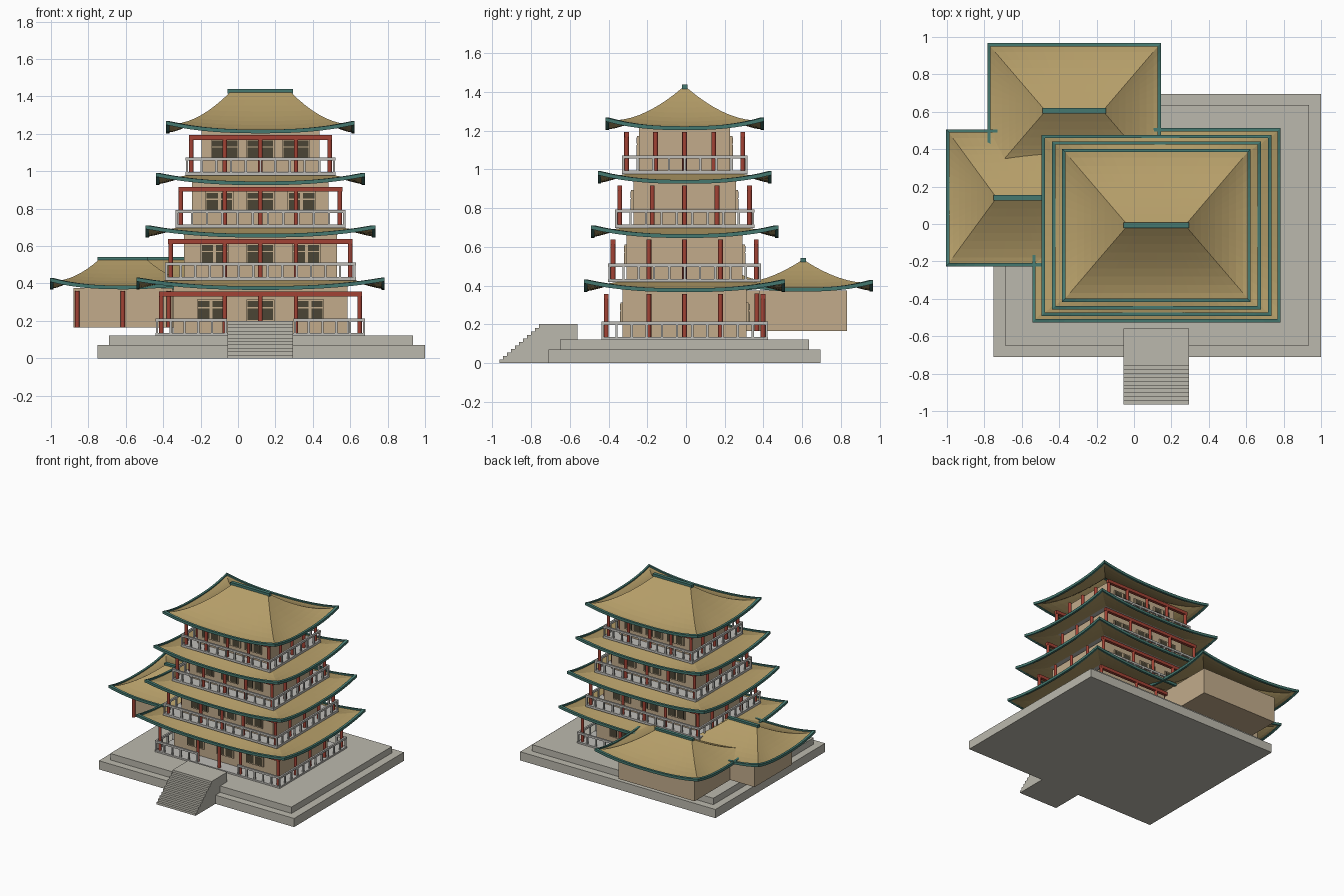
import bpy, bmesh
from mathutils import Matrix, Vector

if "Cube" in bpy.data.objects:
    bpy.data.objects.remove(bpy.data.objects["Cube"])


def material(name, r, g, b):
    m = bpy.data.materials.new(name)
    m.use_nodes = True
    m.diffuse_color = (r, g, b, 1)
    m.node_tree.nodes["Principled BSDF"].inputs["Base Color"].default_value = (r, g, b, 1)
    return m


STONE = material("pale stone", .50, .485, .42)
RAIL = material("light grey rail", .52, .51, .48)
WALL = material("tan plaster", .54, .41, .26)
TILE = material("ochre tile", .46, .34, .14)
TRIM = material("teal trim", .06, .19, .16)
RED = material("red timber", .36, .055, .035)
DARK = material("dark pane", .07, .06, .035)

CX, CY = .12, -.007


def finish(bm, name, mat):
    bmesh.ops.recalc_face_normals(bm, faces=bm.faces)
    mesh = bpy.data.meshes.new(name)
    bm.to_mesh(mesh)
    bm.free()
    mesh.materials.append(mat)
    ob = bpy.data.objects.new(name, mesh)
    bpy.context.collection.objects.link(ob)
    return ob


def boxes(name, mat, items):
    """One object from (x0, x1, y0, y1, z0, z1) boxes."""
    bm = bmesh.new()
    for x0, x1, y0, y1, z0, z1 in items:
        place = Matrix.Translation(((x0 + x1) / 2, (y0 + y1) / 2, (z0 + z1) / 2))
        bmesh.ops.create_cube(bm, size=1, matrix=place @ Matrix.Diagonal((x1 - x0, y1 - y0, z1 - z0, 1)))
    return finish(bm, name, mat)


def block(cx, cy, a, b, z0, z1):
    return (cx - a, cx + a, cy - b, cy + b, z0, z1)


def columns(name, spots, z0, z1, radius=.0125):
    bm = bmesh.new()
    for x, y in spots:
        bmesh.ops.create_cone(bm, cap_ends=True, segments=10, radius1=radius, radius2=radius,
                              depth=z1 - z0, matrix=Matrix.Translation((x, y, (z0 + z1) / 2)))
    ob = finish(bm, name, RED)
    for p in ob.data.polygons:
        p.use_smooth = abs(p.normal.z) < .5


def ring(bm, cx, cy, a, b, z, lift, n=16):
    """Rectangular loop of points whose corners sweep upward."""
    corners = [Vector((-a, -b)), Vector((a, -b)), Vector((a, b)), Vector((-a, b))]
    loop = []
    for k in range(4):
        for i in range(n):
            p = corners[k].lerp(corners[(k + 1) % 4], i / n)
            t = abs(2 * i / n - 1)
            loop.append(bm.verts.new((cx + p.x, cy + p.y, z + lift * t ** 2.5)))
    return loop


def bridge(bm, lower, upper):
    for i in range(len(lower)):
        j = (i + 1) % len(lower)
        bm.faces.new((lower[i], lower[j], upper[j], upper[i]))


def roof(name, cx, cy, outer, inner, z, rise, power, rows, lift=.045):
    (a, b), (c, d) = outer, inner
    # Concave tiled surface
    bm = bmesh.new()
    rings = []
    for k in range(rows + 1):
        s = k / rows
        rings.append(ring(bm, cx, cy, a + (c - a) * s, b + (d - b) * s,
                          z + rise * s ** power, lift * (1 - s) ** 2))
    for lower, upper in zip(rings, rings[1:]):
        bridge(bm, lower, upper)
    ob = finish(bm, name + "_tiles", TILE)
    solid = ob.modifiers.new("thickness", "SOLIDIFY")
    solid.thickness = .006
    solid.offset = -1
    # Eave trim with a square section
    bm = bmesh.new()
    section = [(.004, -.009), (.004, .011), (-.014, .011), (-.014, -.009)]
    loops = [ring(bm, cx, cy, a + o, b + o, z + h, lift) for o, h in section]
    for k in range(4):
        bridge(bm, loops[k], loops[(k + 1) % 4])
    finish(bm, name + "_eave_trim", TRIM)


def ridge(name, cx, cy, half, z):
    boxes(name, TRIM, [block(cx, cy, half, .014, z - .012, z + .012)])


def railing(name, a, b, z, gap=None):
    """Balustrade round a deck, optionally open at the front."""
    top, items = z + .07, []
    r = .007
    for sy in (-1, 1):
        y = CY + sy * (b - r)
        spans = [(CX - a, CX + a)]
        if gap and sy < 0:
            spans = [(CX - a, CX - gap), (CX + gap, CX + a)]
        for x0, x1 in spans:
            items.append((x0, x1, y - r, y + r, top - .008, top + .008))
            n = round((x1 - x0) / .08)
            for i in range(n + 1):
                x = x0 + r + (x1 - x0 - 2 * r) * i / n
                items.append(block(x, y, .006, .006, z, top))
    for sx in (-1, 1):
        x = CX + sx * (a - r)
        items.append(block(x, CY, r, b, top - .008, top + .008))
        n = round(2 * b / .08)
        for i in range(1, n):
            items.append(block(x, CY - b + 2 * b * i / n, .006, .006, z, top))
    boxes(name, RAIL, items)


# Stone terrace
boxes("terrace_lower", STONE, [(-.75, 1, -.71, .695, 0, .07)])
boxes("terrace_upper", STONE, [(-.69, .935, -.65, .635, .07, .122)])

# Entrance stairs: stepped profile extruded across
STEPS = 11
profile = [(-.965, 0)]
for i in range(STEPS):
    y = -.965 + .205 * i / (STEPS - 1)
    profile += [(y, .2 * i / STEPS), (y, .2 * (i + 1) / STEPS)]
profile += [(-.56, .2), (-.56, 0)]
bm = bmesh.new()
side = bm.faces.new([bm.verts.new((-.055, y, z)) for y, z in profile[1:]])
new = bmesh.ops.extrude_face_region(bm, geom=[side])["geom"]
bmesh.ops.translate(bm, vec=(.35, 0, 0), verts=[v for v in new if isinstance(v, bmesh.types.BMVert)])
finish(bm, "entrance_stairs", STONE)

# Storeys: floor z, deck half size, wall half size, roof half size, window spacing
storeys = [
    (.135, (.56, .43), (.465, .32), (.66, .515), .265),
    (.435, (.51, .395), (.41, .30), (.61, .48), .245),
    (.715, (.455, .36), (.365, .265), (.555, .445), .22),
    (.995, (.40, .325), (.315, .235), (.50, .405), .19),
]
for k, (z, deck, wall, eave, spacing) in enumerate(storeys):
    tag = "storey_%d_" % (k + 1)
    eave_z = (.375, .655, .935, 1.212)[k]
    head = eave_z - .018
    boxes(tag + "deck", RAIL, [block(CX, CY, *deck, z - .018, z)])
    boxes(tag + "walls", WALL, [block(CX, CY, *wall, z, eave_z + .02)])
    railing(tag + "railing", *deck, z, gap=.178 if k == 0 else None)

    # Columns along all four sides, beams on front and back
    a, b = deck[0] - .03, deck[1] - .025
    dy = min(.185, b / 2)
    spots = [(CX + x, CY + s * b) for s in (-1, 1) for x in (-a, -.19, 0, .19, a)]
    spots += [(CX + s * a, CY + y) for s in (-1, 1) for y in (-dy, 0, dy)]
    columns(tag + "columns", spots, z, head)
    boxes(tag + "beams", RED, [block(CX, CY + s * b, a + .013, .012, head - .026, head) for s in (-1, 1)])

    # Framed windows with four panes, front and back
    frames, panes = [], []
    for s in (-1, 1):
        y = CY + s * (wall[1] + .005)
        for x in (-spacing, 0, spacing):
            wx, wz = CX + x, z + .12
            frames.append(block(wx, y, .075, .006, wz - .058, wz + .058))
            for px in (-.038, .038):
                panes.append(block(wx + px, y + s * .005, .03, .004, wz - .05, wz + .012))
                panes.append(block(wx + px, y + s * .005, .03, .004, wz + .018, wz + .05))
    boxes(tag + "window_frames", WALL, frames)
    boxes(tag + "window_panes", DARK, panes)

    # Skirt roof, or the tall hipped roof on top
    if k < 3:
        roof(tag + "roof", CX, CY, eave, wall, eave_z, .052, 1.2, 5)
    else:
        roof(tag + "roof", CX, CY, eave, (.165, .014), eave_z, .208, 1.6, 9)
        ridge("top_ridge", CX, CY, .175, 1.427)

# Rear and side wings: centre, body half size, roof half size, ridge half length
wings = [
    ("rear_wing", -.32, .605, (.34, .228), (.46, .358), .165),
    ("side_wing", -.615, .14, (.265, .238), (.385, .362), .13),
]
for name, x, y, body, eave, half in wings:
    boxes(name + "_walls", WALL, [block(x, y, *body, .165, .375)])
    spots = [(x + o * (body[0] - .02), y - body[1] - .01) for o in (-1, 0, 1)]
    columns(name + "_columns", spots, .165, .36)
    roof(name + "_roof", x, y, eave, (half, .014), .378, .148, 1.5, 8, .04)
    ridge(name + "_ridge", x, y, half + .005, .53)
